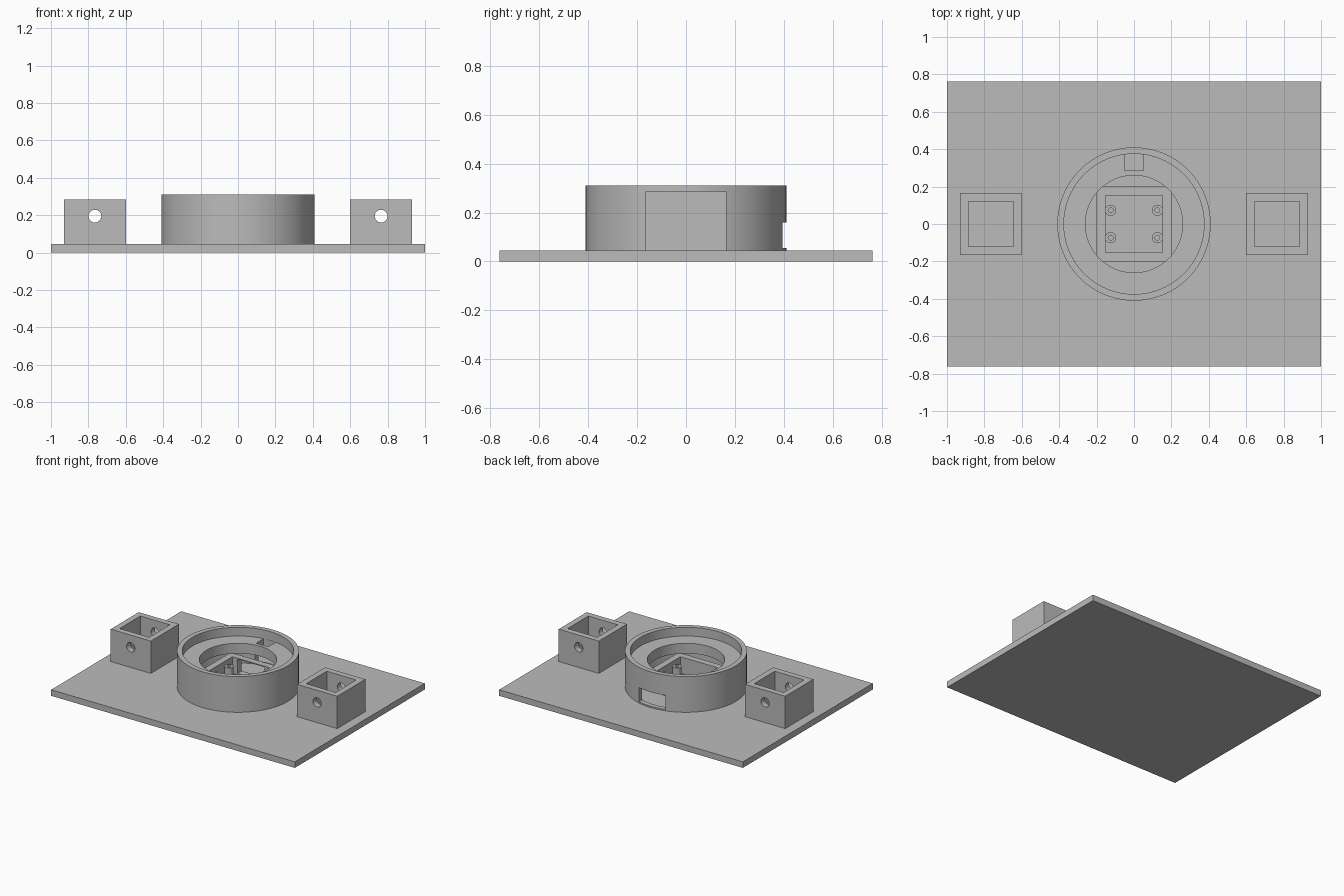
import bpy, bmesh, math
from mathutils import Matrix

old = bpy.data.objects.get("Cube")
if old:
    bpy.data.objects.remove(old, do_unlink=True)

PLATE_TOP = 0.045
SINK = 0.005  # parts reach slightly into the plate

grey = bpy.data.materials.new("plain_grey")
grey.use_nodes = True
grey.diffuse_color = (0.5, 0.5, 0.5, 1)
grey.node_tree.nodes["Principled BSDF"].inputs["Base Color"].default_value = (0.5, 0.5, 0.5, 1)


def finish(name, bm):
    bmesh.ops.recalc_face_normals(bm, faces=bm.faces)
    mesh = bpy.data.meshes.new(name)
    bm.to_mesh(mesh)
    bm.free()
    mesh.materials.append(grey)
    obj = bpy.data.objects.new(name, mesh)
    bpy.context.collection.objects.link(obj)
    return obj


def box(name, x, y, z):
    """Box from (min, max) ranges."""
    bm = bmesh.new()
    bmesh.ops.create_cube(bm, size=1)
    for v in bm.verts:
        for i, (lo, hi) in enumerate((x, y, z)):
            v.co[i] = lo if v.co[i] < 0 else hi
    return finish(name, bm)


def lathe(name, profile, sides, center=(0, 0)):
    """Revolve a closed (radius, z) profile around a vertical axis."""
    bm = bmesh.new()
    rings = []
    for i in range(sides):
        a = 2 * math.pi * i / sides
        rings.append([bm.verts.new((center[0] + r * math.cos(a),
                                    center[1] + r * math.sin(a), z)) for r, z in profile])
    n = len(profile)
    for i in range(sides):
        a, b = rings[i], rings[(i + 1) % sides]
        for j in range(n):
            k = (j + 1) % n
            bm.faces.new((a[j], b[j], b[k], a[k]))
    return finish(name, bm)


def rod_y(name, x, z, radius, length):
    bm = bmesh.new()
    bmesh.ops.create_cone(bm, cap_ends=True, segments=32, radius1=radius, radius2=radius,
                          depth=length, matrix=Matrix.Translation((x, 0, z))
                          @ Matrix.Rotation(math.pi / 2, 4, 'X'))
    return finish(name, bm)


def select(obj):
    bpy.ops.object.select_all(action='DESELECT')
    obj.select_set(True)
    bpy.context.view_layer.objects.active = obj


def cut(obj, cutter):
    cutter.hide_render = True
    mod = obj.modifiers.new("cut", 'BOOLEAN')
    mod.operation = 'DIFFERENCE'
    mod.solver = 'EXACT'
    mod.object = cutter
    select(obj)
    bpy.ops.object.modifier_apply(modifier=mod.name)
    bpy.data.objects.remove(cutter, do_unlink=True)


def smooth(obj):
    select(obj)
    bpy.ops.object.shade_smooth_by_angle(angle=math.radians(30))


low = PLATE_TOP - SINK

# Base plate
box("base_plate", (-1, 1), (-0.762, 0.762), (0, PLATE_TOP))

# Round housing with a recessed ledge and a hollow below it
housing = lathe("round_housing", [
    (0.41, low), (0.41, 0.31), (0.375, 0.31), (0.375, 0.245),
    (0.26, 0.245), (0.26, 0.17), (0.375, 0.17), (0.375, low)], 96)


def port_cutter():
    return box("port_cutter", (-0.11, 0.11), (0.1, 0.5), (0.055, 0.16))


cut(housing, port_cutter())
cut(housing, box("ledge_cutter", (-0.05, 0.05), (0.285, 0.373), (0.12, 0.28)))
smooth(housing)

# Square tray inside the housing, open towards the port
tray = box("inner_tray", (-0.2, 0.2), (-0.2, 0.2), (low, 0.168))
cut(tray, box("tray_cutter", (-0.152, 0.152), (-0.152, 0.152), (0, 0.3)))
cut(tray, port_cutter())

# Hollow standoffs in the tray
for sx, side in ((1, "left"), (-1, "right")):
    for sy, end in ((1, "back"), (-1, "front")):
        post = lathe(f"standoff_{end}_{side}", [
            (0.03, low), (0.03, 0.135), (0.013, 0.135), (0.013, low)],
            16, (sx * 0.125, sy * 0.073))
        smooth(post)

# Square sockets with a pin hole through front and back walls
for s, side in ((1, "left"), (-1, "right")):
    c = s * 0.765
    socket = box(f"socket_{side}", (c - 0.165, c + 0.165), (-0.165, 0.165), (low, 0.285))
    cut(socket, box("socket_cutter", (c - 0.121, c + 0.121), (-0.121, 0.121), (0, 0.4)))
    cut(socket, rod_y("pin_cutter", c, 0.195, 0.034, 0.5))
    smooth(socket)
